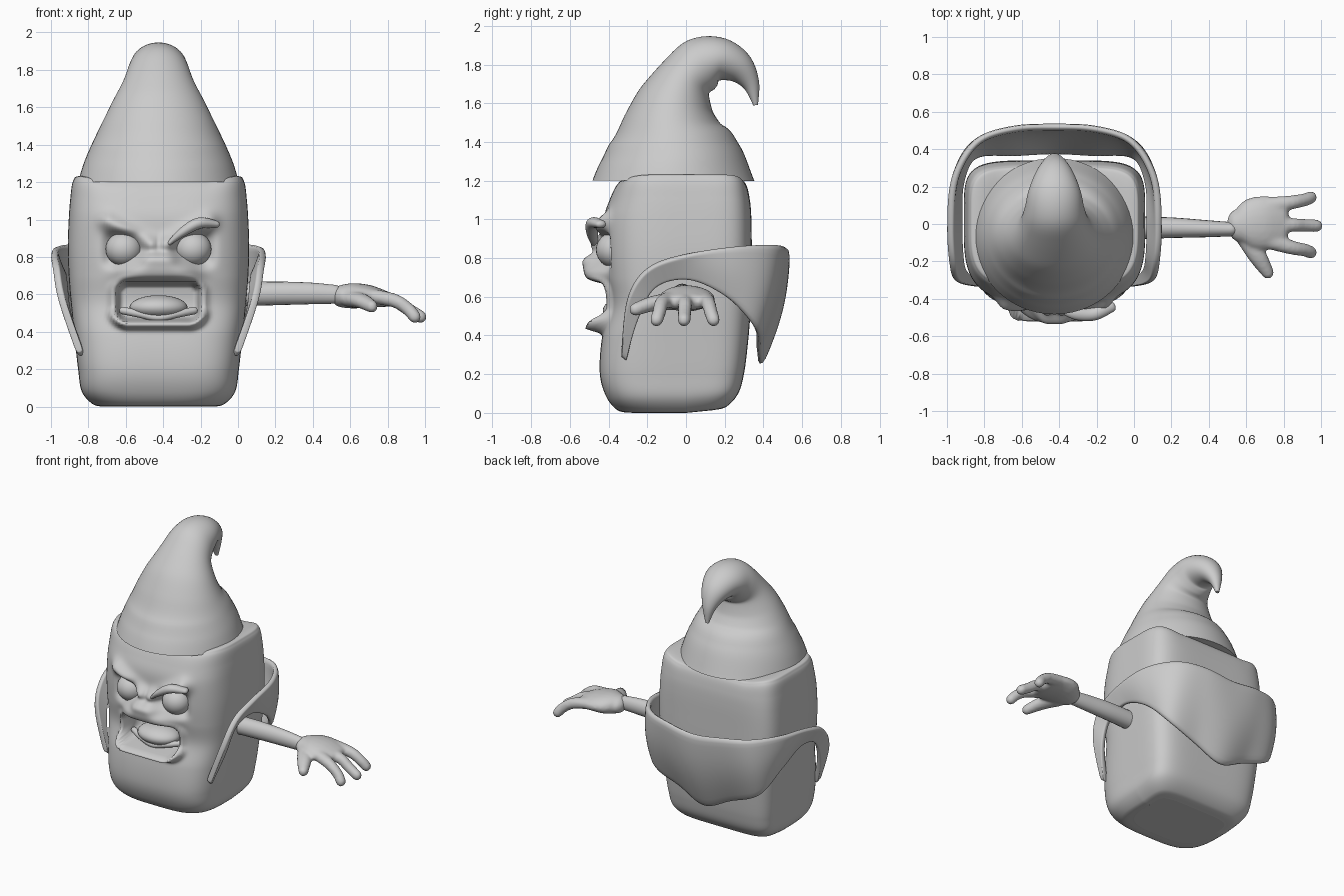
import bpy, bmesh, math
from mathutils import Vector

if "Cube" in bpy.data.objects:
    bpy.data.objects.remove(bpy.data.objects["Cube"], do_unlink=True)

CX = -0.425  # body centre line
clay = bpy.data.materials.new("clay_grey")
clay.use_nodes = True
clay.diffuse_color = (0.6, 0.6, 0.6, 1)
clay.node_tree.nodes["Principled BSDF"].inputs["Base Color"].default_value = (0.6, 0.6, 0.6, 1)


def spline(keys, count):
    """Smooth samples through a list of tuples."""
    out, last = [], len(keys) - 1
    for s in range(count):
        f = s * last / (count - 1)
        i = min(int(f), last - 1)
        t = f - i
        a, b, c, d = (keys[max(0, min(last, i + k))] for k in (-1, 0, 1, 2))
        out.append(tuple(q + 0.5 * t * (r - p + t * (2*p - 5*q + 4*r - w + t * (3*(q - r) + w - p)))
                         for p, q, r, w in zip(a, b, c, d)))
    return out


def skin(name, rings, closed=True, caps=True):
    """Join rows of points with quads."""
    bm = bmesh.new()
    rows = [[bm.verts.new(p) for p in ring] for ring in rings]
    n = len(rows[0])
    for a, b in zip(rows, rows[1:]):
        for i in range(n if closed else n - 1):
            j = (i + 1) % n
            bm.faces.new((a[i], a[j], b[j], b[i]))
    if caps:
        bm.faces.new(rows[0][::-1])
        bm.faces.new(rows[-1])
    bmesh.ops.recalc_face_normals(bm, faces=bm.faces)
    return finish(name, bm)


def finish(name, bm):
    for f in bm.faces:
        f.smooth = len(f.verts) <= 4
    mesh = bpy.data.meshes.new(name)
    bm.to_mesh(mesh)
    bm.free()
    mesh.materials.append(clay)
    ob = bpy.data.objects.new(name, mesh)
    bpy.context.collection.objects.link(ob)
    return ob


def sweep(name, keys, ref, count=24, sides=20, round_ends=True):
    """Elliptical tube; keys are x, y, z, radius along ref, other radius."""
    pts = [(Vector(k[:3]), k[3], k[4]) for k in spline(keys, count)]
    if round_ends:
        d0 = (pts[0][0] - pts[1][0]).normalized()
        d1 = (pts[-1][0] - pts[-2][0]).normalized()
        steps = [math.radians(a) for a in (25, 50, 70, 85)]
        cap = lambda e, d: [(e[0] + d * min(e[1], e[2]) * math.sin(a), e[1] * math.cos(a), e[2] * math.cos(a))
                            for a in steps]
        pts = cap(pts[0], d0)[::-1] + pts + cap(pts[-1], d1)
    rings = []
    for i, (p, ra, rb) in enumerate(pts):
        tan = (pts[min(i + 1, len(pts) - 1)][0] - pts[max(i - 1, 0)][0]).normalized()
        a = (ref - tan * ref.dot(tan)).normalized()
        b = tan.cross(a)
        rings.append([p + a * ra * math.cos(w) + b * rb * math.sin(w)
                      for w in (2 * math.pi * k / sides for k in range(sides))])
    return skin(name, rings)


def ball(name, loc, size):
    bm = bmesh.new()
    bmesh.ops.create_uvsphere(bm, u_segments=32, v_segments=20, radius=1)
    for v in bm.verts:
        v.co = Vector(c * s + l for c, s, l in zip(v.co, size, loc))
    return finish(name, bm)


def ease(t):
    t = max(0, min(1, t))
    return t * t * (3 - 2 * t)


def bump(*terms):
    return math.exp(-sum(t * t for t in terms))


def face_relief(u, z):
    """Forward push of the face: mouth, lips, nose, sockets, brows."""
    a = abs(u)
    qx, qz = a - 0.165, abs(z - 0.562) - 0.045
    sd = math.hypot(max(qx, 0), max(qz, 0)) + min(max(qx, qz), 0) - 0.055
    d = -0.15 * ease((0.01 - sd) / 0.03)
    d += (0.03 + 0.075 * ease((0.54 - z) / 0.08)) * bump((sd - 0.022) / 0.022)
    d += 0.115 * bump((u / 0.2) ** 2, ((z - 0.75) / 0.07) ** 2)
    d += 0.03 * bump(u / 0.07, (z - 0.85) / 0.05)
    d -= 0.07 * bump(((a - 0.185) / 0.1) ** 2, ((z - 0.84) / 0.09) ** 2)
    t = max(0, min(1, ((a - 0.05) * 0.22 + (z - 0.86) * 0.13) / 0.0653))
    d += 0.05 * bump(math.hypot(a - 0.05 - 0.22 * t, z - 0.87 - 0.12 * t) / 0.045)
    return d


# Body: z, half width, front, back, front roundness
profile = [(0.0, 0.29, 0.27, 0.14, 3.5), (0.012, 0.35, 0.35, 0.21, 3.7), (0.08, 0.41, 0.41, 0.27, 4),
           (0.2, 0.43, 0.445, 0.3, 4), (0.38, 0.45, 0.435, 0.322, 3.8), (0.55, 0.468, 0.39, 0.335, 3.8),
           (0.7, 0.48, 0.41, 0.34, 3.6), (0.85, 0.485, 0.425, 0.34, 3.4), (1.0, 0.48, 0.425, 0.338, 3.3),
           (1.1, 0.472, 0.395, 0.33, 3.4), (1.18, 0.455, 0.355, 0.31, 3.6), (1.204, 0.41, 0.31, 0.27, 3.6),
           (1.206, 0.2, 0.15, 0.12, 3.6)]
rings = []
for z, hw, fr, bk, soft in spline(profile, 190):
    ring = []
    for k in range(200):
        w = 2 * math.pi * k / 200
        c, s = math.cos(w), math.sin(w)
        n, depth = (5.2, bk) if s > 0 else (soft, fr)
        r = (abs(c / hw) ** n + abs(s / depth) ** n) ** (-1 / n)
        x, y = r * c, r * s
        if y < 0 and 0.3 < z < 1.15:
            y -= face_relief(x, z) * ease((-y - 0.14) / 0.16)
        lift = 0.03 * ease((z - 1.05) / 0.14) * ease((abs(x) - 0.25) / 0.18)
        tilt = 0.1 * max(0, y) * ease((0.25 - z) / 0.25)
        ring.append((CX + x, y, z + lift + tilt))
    rings.append(ring)
skin("body", rings)

# Curled pointed hat
hat = [(-0.065, 1.2, 0.43, 0.418), (-0.065, 1.3, 0.4, 0.378), (-0.068, 1.4, 0.358, 0.328),
       (-0.07, 1.51, 0.305, 0.252), (-0.05, 1.62, 0.25, 0.195), (0.0, 1.73, 0.19, 0.145),
       (0.08, 1.8, 0.16, 0.143), (0.175, 1.825, 0.14, 0.115), (0.27, 1.785, 0.1, 0.085),
       (0.335, 1.70, 0.05, 0.045), (0.36, 1.59, 0.012, 0.012)]
sweep("hat", [(CX, y, z, a, b) for y, z, a, b in hat], Vector((1, 0, 0)), 60, 56, False)

# Eyes, with one raised eyebrow
for side, label in ((1, "left"), (-1, "right")):
    ball(label + "_eye", (CX + side * 0.185, -0.37, 0.842), (0.098, 0.095, 0.092))
sweep("left_eyebrow", [(-0.365, -0.47, 0.875, 0.02, 0.012), (-0.30, -0.485, 0.93, 0.03, 0.024),
                       (-0.21, -0.48, 0.98, 0.035, 0.03), (-0.12, -0.44, 0.975, 0.03, 0.02)],
      Vector((0, 1, 0)))

# Tongue and lower gum inside the mouth
ball("tongue", (CX, -0.31, 0.53), (0.155, 0.12, 0.065))
sweep("lower_gum", [(CX + u, -0.385 + 1.5 * u * u, 0.475 + 0.2 * abs(u), 0.02, 0.02)
                    for u in (-0.19, -0.1, 0, 0.1, 0.19)], Vector((0, 1, 0)))

# Neckerchief: half outline from the back centre to the front tip
top = [(0, 0.52, 0.835), (0.22, 0.51, 0.86), (0.41, 0.44, 0.87), (0.53, 0.25, 0.86),
       (0.56, 0.0, 0.82), (0.55, -0.2, 0.745), (0.52, -0.305, 0.58), (0.42, -0.335, 0.29)]
low = [(0, 0.38, 0.25), (0.2, 0.37, 0.335), (0.42, 0.36, 0.43), (0.495, 0.22, 0.59),
       (0.505, 0.02, 0.69), (0.5, -0.16, 0.65), (0.48, -0.25, 0.48), (0.41, -0.31, 0.27)]
mirror = lambda keys: [(-x, y, z) for x, y, z in keys[:0:-1]] + keys
rings = []
for a, b in zip(spline(mirror(top), 71), spline(mirror(low), 71)):
    a, b = Vector(a), Vector(b)
    out = Vector((a.x, a.y, 0)).normalized()
    rings.append([a.lerp(b, t) + out * 0.035 * math.sin(math.pi * t) * max(0, out.y) + Vector((CX, 0, 0))
                  for t in (k / 8 for k in range(9))])
scarf = skin("neckerchief", rings, closed=False, caps=False)
solid = scarf.modifiers.new("thickness", "SOLIDIFY")
solid.thickness, solid.offset = 0.038, 0
soften = scarf.modifiers.new("soft", "SUBSURF")
soften.levels = soften.render_levels = 1

# Arm
Y = Vector((0, 1, 0))
sweep("arm", [(-0.02, -0.02, 0.6, 0.062, 0.064), (0.2, -0.02, 0.605, 0.055, 0.063),
              (0.38, -0.025, 0.605, 0.046, 0.058), (0.52, -0.028, 0.6, 0.038, 0.05)], Y)

# Hand: palm, three fingers and a thumb fused together
parts = [sweep("hand", [(0.56, -0.01, 0.59, 0.09, 0.062), (0.62, 0.0, 0.592, 0.135, 0.068),
                        (0.7, 0.005, 0.59, 0.145, 0.06), (0.785, 0.005, 0.575, 0.135, 0.044)], Y)]
for y0, y1, y2, tip in ((0.095, 0.115, 0.142, 0.945), (0, -0.005, -0.01, 0.975), (-0.085, -0.125, -0.152, 0.945)):
    parts.append(sweep("finger", [(0.72, y0, 0.59, 0.05, 0.04), (0.84, y1, 0.565, 0.038, 0.037),
                                  (0.91, (y1 + y2) / 2, 0.52, 0.035, 0.035), (tip, y2, 0.48, 0.034, 0.034)], Y))
parts.append(sweep("thumb", [(0.6, -0.07, 0.575, 0.055, 0.045), (0.66, -0.17, 0.565, 0.05, 0.04),
                             (0.715, -0.26, 0.535, 0.034, 0.034)], Vector((1, 0, 0))))
bpy.ops.object.select_all(action="DESELECT")
for p in parts:
    p.select_set(True)
bpy.context.view_layer.objects.active = parts[0]
bpy.ops.object.join()
fuse = parts[0].modifiers.new("fuse", "REMESH")
fuse.mode, fuse.voxel_size, fuse.use_smooth_shade = "VOXEL", 0.011, True
relax = parts[0].modifiers.new("relax", "SMOOTH")
relax.factor, relax.iterations = 0.5, 5
